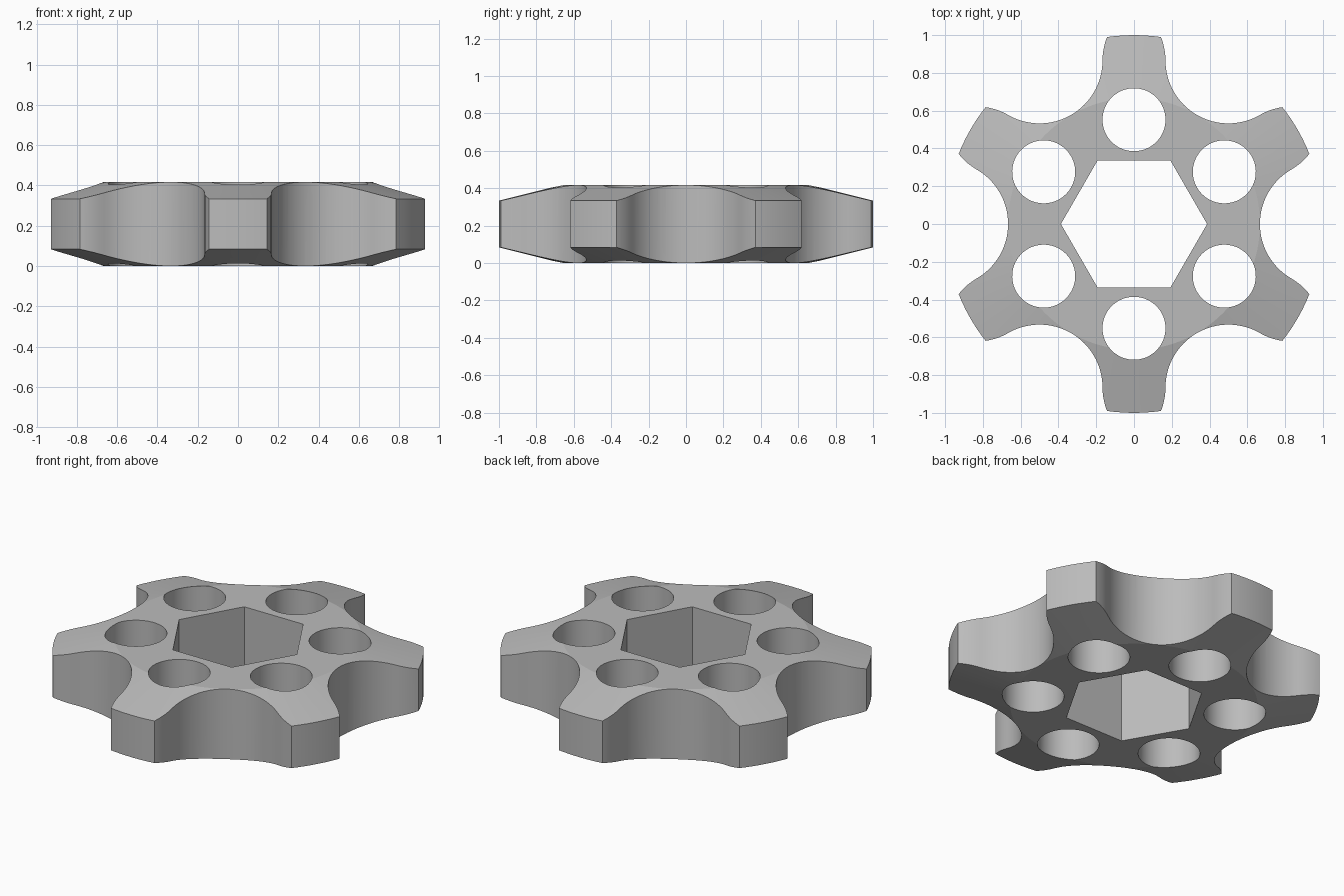
import bpy, bmesh
from math import cos, sin, radians, tau
from mathutils import Vector, Matrix

cube = bpy.data.objects.get("Cube")
if cube:
    bpy.data.objects.remove(cube, do_unlink=True)

ARMS = 6
HEIGHT = 5 / 12      # full thickness
RIM = 1 / 12         # drop of the conical outer zone
FLAT = 2 / 3         # radius where the cone begins
SCOOP = 1 / 3        # radius of the scoops between the arms


def make_object(name, bm):
    bmesh.ops.recalc_face_normals(bm, faces=bm.faces)
    mesh = bpy.data.meshes.new(name)
    bm.to_mesh(mesh)
    bm.free()
    obj = bpy.data.objects.new(name, mesh)
    bpy.context.collection.objects.link(obj)
    return obj


def arc(centre, radius, start, end, steps):
    angles = [radians(start + (end - start) * i / steps) for i in range(steps + 1)]
    return [Vector((centre[0] + radius * cos(a), centre[1] + radius * sin(a))) for a in angles]


def add_prism(bm, outline, turn=0):
    """Upright prism through the whole body, turned about z."""
    face = bm.faces.new([bm.verts.new((p.x, p.y, -0.1)) for p in outline])
    top = bmesh.ops.extrude_face_region(bm, geom=[face])["geom"]
    new = [v for v in top if isinstance(v, bmesh.types.BMVert)]
    bmesh.ops.translate(bm, verts=new, vec=(0, 0, HEIGHT + 0.2))
    bmesh.ops.rotate(bm, verts=new + list(face.verts), cent=(0, 0, 0),
                     matrix=Matrix.Rotation(turn, 3, "Z"))


# Round body with conical outer zones above and below
bm = bmesh.new()
profile = [(0, 0), (FLAT, 0), (1, RIM), (1, HEIGHT - RIM), (FLAT, HEIGHT), (0, HEIGHT)]
verts = [bm.verts.new((r, 0, z)) for r, z in profile]
edges = [bm.edges.new(pair) for pair in zip(verts, verts[1:])]
bmesh.ops.spin(bm, geom=verts + edges, cent=(0, 0, 0), axis=(0, 0, 1), angle=tau, steps=120)
bmesh.ops.remove_doubles(bm, verts=bm.verts, dist=0.0001)
bmesh.ops.dissolve_limit(bm, angle_limit=radians(0.5), verts=bm.verts, edges=bm.edges)
body = make_object("six_arm_knob", bm)

# Scoop outline: hollow arc that rolls over into the arm tips on both sides
side = Vector((1, 0)) + 2 * SCOOP * Vector((cos(radians(120)), sin(radians(120))))
roll = arc(side, SCOOP, -25, -60, 8)
hollow = arc((1, 0), SCOOP, 120, 240, 32)
mirrored = [Vector((p.x, -p.y)) for p in reversed(roll)]
scoop = roll + hollow[1:-1] + mirrored + [Vector((1.3, 0))]

# Scoops, round holes and the hexagonal socket
bm = bmesh.new()
for i in range(ARMS):
    turn = tau * i / ARMS
    add_prism(bm, scoop, turn)
    add_prism(bm, arc((0.552, 0), 1 / 6, 0, 360, 64)[:-1], turn + tau / 12)
add_prism(bm, arc((0, 0), 0.387, 0, 360, 6)[:-1])
cutter = make_object("cutter", bm)
cutter.hide_render = True

cut = body.modifiers.new("cutouts", "BOOLEAN")
cut.operation = "DIFFERENCE"
cut.solver = "EXACT"
cut.object = cutter

bpy.context.view_layer.objects.active = body
body.select_set(True)
bpy.ops.object.modifier_apply(modifier=cut.name)
bpy.data.objects.remove(cutter, do_unlink=True)
bpy.ops.object.shade_smooth_by_angle(angle=radians(12))

# Plain grey finish
grey = bpy.data.materials.new("plain_grey")
grey.use_nodes = True
colour = (0.5, 0.5, 0.5, 1)
grey.diffuse_color = colour
grey.node_tree.nodes["Principled BSDF"].inputs["Base Color"].default_value = colour
body.data.materials.clear()
body.data.materials.append(grey)
